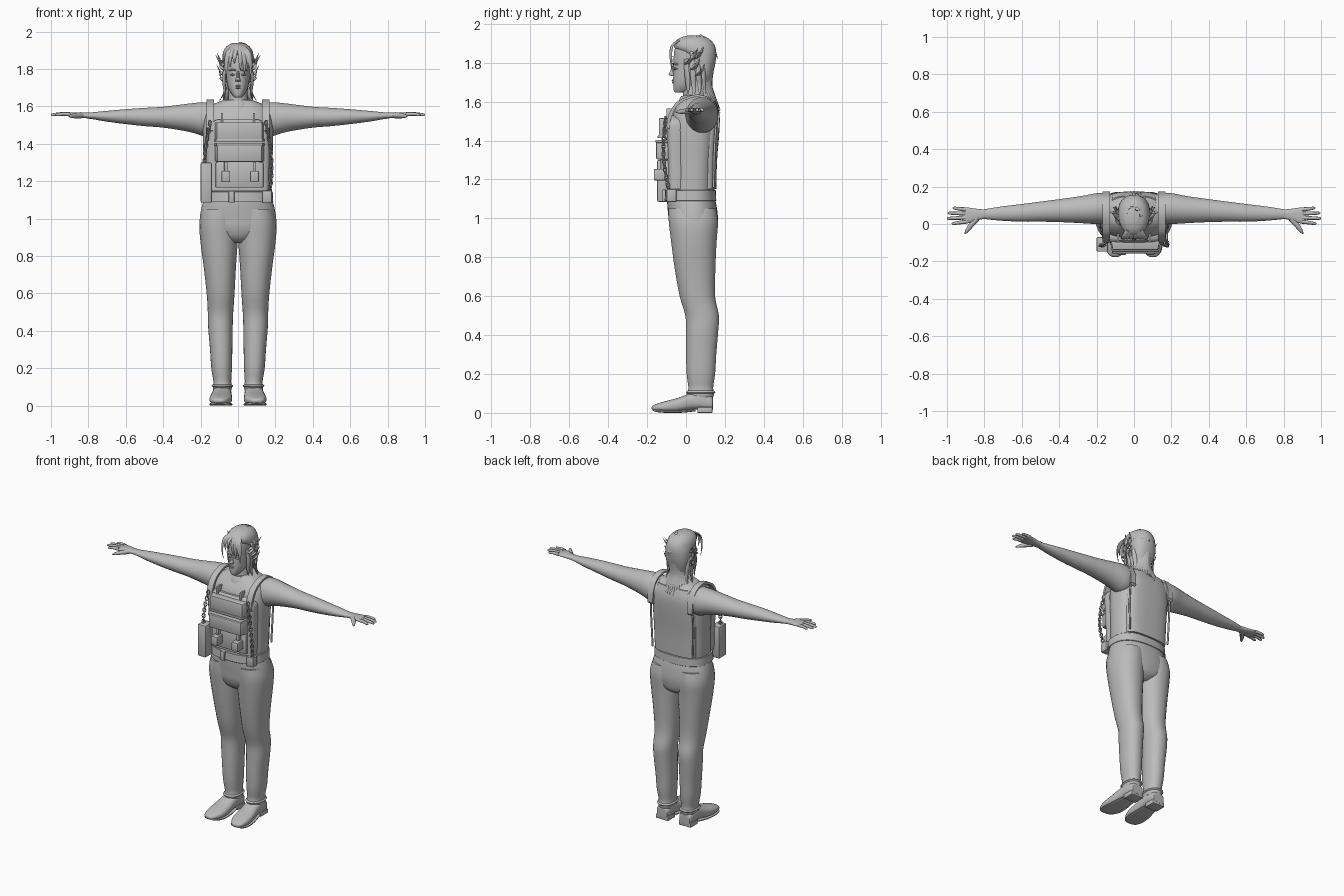
import bpy, bmesh, math, random
from mathutils import Vector

random.seed(4)
grey = bpy.data.materials.new("plain grey")
grey.diffuse_color = (0.5, 0.5, 0.5, 1)


def finish(name, bm, angle=40):
    bmesh.ops.recalc_face_normals(bm, faces=bm.faces)
    me = bpy.data.meshes.new(name)
    bm.to_mesh(me)
    bm.free()
    ob = bpy.data.objects.new(name, me)
    bpy.context.collection.objects.link(ob)
    me.materials.append(grey)
    bpy.ops.object.select_all(action='DESELECT')
    ob.select_set(True)
    bpy.context.view_layer.objects.active = ob
    bpy.ops.object.shade_smooth_by_angle(angle=math.radians(angle))
    return ob


def skin(bm, rings):
    """Bridge point rings and cap both ends."""
    vs = [[bm.verts.new(p) for p in r] for r in rings]
    n = len(vs[0])
    for a, b in zip(vs, vs[1:]):
        for i in range(n):
            bm.faces.new((a[i], a[(i + 1) % n], b[(i + 1) % n], b[i]))
    bm.faces.new(vs[0])
    bm.faces.new(vs[-1])


def smooth_rows(rows, steps):
    out = []
    for i in range(len(rows) - 1):
        a, b, c, d = (rows[max(0, min(len(rows) - 1, i + k))] for k in (-1, 0, 1, 2))
        for s in range(steps):
            t = s / steps
            out.append([0.5 * (2*q + (r - p)*t + (2*p - 5*q + 4*r - e)*t*t + (3*q - p - 3*r + e)*t**3)
                        for p, q, r, e in zip(a, b, c, d)])
    return out + [list(rows[-1])]


def loft(name, axis, rows, power=2.0, n=28, steps=3, side=1):
    """Rows are (position, u0, u1, v0, v1): bounds of each cross-section."""
    bm = bmesh.new()
    rings = []
    for t, u0, u1, v0, v1 in smooth_rows(rows, steps):
        ring = []
        for i in range(n):
            a = 2 * math.pi * (i + 0.5) / n
            c, s = math.cos(a), math.sin(a)
            u = (u0 + u1)/2 + (u1 - u0)/2 * math.copysign(abs(c)**(2/power), c)
            v = (v0 + v1)/2 + (v1 - v0)/2 * math.copysign(abs(s)**(2/power), s)
            p = {'z': (u, v, t), 'x': (t, u, v), 'y': (u, t, v)}[axis]
            ring.append((p[0] * side, p[1], p[2]))
        rings.append(ring)
    skin(bm, rings)
    return finish(name, bm)


def add_tube(bm, pts, radii, n=8, flat=1.0):
    """Tapering tube through points; flat squashes it."""
    rows = smooth_rows([list(p) + [r] for p, r in zip(pts, radii)], 3)
    cs = [Vector(r[:3]) for r in rows]
    rings = []
    for i, c in enumerate(cs):
        d = (cs[min(i + 1, len(cs) - 1)] - cs[max(i - 1, 0)]).normalized()
        ref = Vector((0, 0, 1)) if abs(d.z) < 0.8 else Vector((c.x, c.y - 0.04, 0)).normalized()
        a = d.cross(ref).normalized()
        b = d.cross(a).normalized() * flat
        r = max(rows[i][3], 0.0006)
        rings.append([c + (a * math.cos(2*math.pi*k/n) + b * math.sin(2*math.pi*k/n)) * r for k in range(n)])
    skin(bm, rings)


def box(name, x, y, z, bevel=0.006, taper=0.0):
    """Bevelled box; taper narrows its front."""
    bm = bmesh.new()
    bmesh.ops.create_cube(bm, size=1)
    for v in bm.verts:
        px = x[0] if v.co.x < 0 else x[1]
        front = v.co.y < 0
        if front:
            px += taper if v.co.x < 0 else -taper
        v.co = (px, y[0] if front else y[1], z[0] if v.co.z < 0 else z[1])
    bmesh.ops.bevel(bm, geom=bm.edges[:], offset=bevel, segments=2, affect='EDGES', profile=0.5)
    return finish(name, bm, 30)


def ribbon(name, pts, x, w, thick=0.012):
    """Flat band following (y, z) points."""
    bm = bmesh.new()
    rows = smooth_rows(pts, 4)
    skin(bm, [[(x - w, y, z), (x + w, y, z), (x + w, 0.05 + (y - 0.05)*0.9, z - thick),
               (x - w, 0.05 + (y - 0.05)*0.9, z - thick)] for y, z in rows])
    return finish(name, bm, 35)


# Torso, hips and neck
loft("torso", 'z', [(1.10, -.175, .175, -.088, .145), (1.2, -.18, .18, -.078, .148), (1.3, -.183, .183, -.078, .152),
                    (1.4, -.188, .188, -.08, .16), (1.48, -.188, .188, -.082, .165), (1.55, -.18, .18, -.068, .163),
                    (1.6, -.15, .15, -.035, .148), (1.635, -.075, .075, -.01, .125)], 2.6, 40)
loft("hips", 'z', [(.87, -.05, .05, -.03, .11), (.9, -.13, .13, -.065, .15), (.95, -.197, .197, -.085, .163),
                   (1.0, -.205, .205, -.09, .165), (1.06, -.195, .195, -.096, .158), (1.1, -.183, .183, -.098, .15)], 2.3, 40)
loft("neck", 'z', [(1.58, -.07, .07, -.02, .12), (1.64, -.052, .052, -.015, .105), (1.74, -.05, .05, -.01, .1)])
loft("collar", 'z', [(1.585, -.085, .085, -.045, .13), (1.61, -.074, .074, -.036, .125), (1.63, -.062, .062, -.024, .115)])

# Belt
loft("belt", 'z', [(1.09, -.187, .187, -.108, .154), (1.092, -.189, .189, -.11, .156), (1.143, -.186, .186, -.107, .154),
                   (1.145, -.184, .184, -.105, .152)], 2.5, 40, 1)
box("belt_buckle", (-.05, -.02), (-.122, -.1), (1.085, 1.148), .004)
box("belt_pouch", (.13, .182), (-.1, -.05), (1.085, 1.15), .006)

# Legs, feet, arms and hands
for s, tag in ((-1, "right"), (1, "left")):
    loft(tag + "_leg", 'z', [(.075, .037, .13, .012, .138), (.1, .032, .135, .006, .145), (.13, .036, .132, .012, .14),
                             (.2, .032, .143, .003, .15), (.3, .03, .15, 0, .156), (.42, .028, .16, 0, .166),
                             (.5, .025, .162, -.004, .17), (.6, .018, .168, -.033, .15), (.75, .01, .185, -.06, .152),
                             (.88, .001, .202, -.077, .158), (.98, .0, .207, -.089, .165), (1.05, 0, .19, -.09, .155)], 2.2, 28, 3, s)
    loft(tag + "_cuff", 'z', [(.098, .034, .134, .006, .144), (.106, .026, .141, 0, .151), (.114, .034, .134, .008, .143)], 2.2, 28, 3, s)
    loft(tag + "_shoe", 'y', [(.138, .055, .115, .02, .07), (.13, .042, .128, .012, .09), (.07, .036, .134, .016, .11),
                              (.02, .035, .138, .014, .1), (-.04, .032, .148, .004, .078), (-.1, .034, .152, .003, .062),
                              (-.15, .055, .143, .009, .047), (-.17, .072, .128, .014, .038), (-.177, .088, .11, .02, .03)], 2.6, 24, 3, s)
    box(tag + "_heel", (s*.085 - .045, s*.085 + .045), (.058, .136), (0, .03), .004)
    loft(tag + "_sole", 'y', [(.05, .04, .13, .008, .02), (-.03, .032, .148, 0, .014), (-.1, .032, .154, 0, .013),
                              (-.15, .053, .145, .004, .018), (-.172, .08, .12, .012, .022)], 4, 20, 3, s)
    loft(tag + "_arm", 'x', [(.08, .0, .155, 1.45, 1.61), (.17, -.002, .166, 1.438, 1.622), (.22, 0, .162, 1.452, 1.62),
                             (.28, .004, .15, 1.467, 1.613), (.4, .01, .133, 1.486, 1.598), (.5, .012, .12, 1.494, 1.592),
                             (.6, .012, .107, 1.505, 1.585), (.7, .017, .095, 1.518, 1.576), (.77, .023, .084, 1.53, 1.569),
                             (.8, .027, .079, 1.534, 1.566)], 2, 28, 3, s)
    loft(tag + "_palm", 'x', [(.79, .028, .078, 1.535, 1.566), (.83, .022, .08, 1.538, 1.567), (.87, .008, .086, 1.543, 1.568),
                              (.9, .002, .089, 1.546, 1.567), (.92, .008, .086, 1.549, 1.564)], 2.4, 24, 3, s)
    bm = bmesh.new()
    for y0, y1, tip in ((.012, .002, .975), (.034, .03, 1.0), (.056, .058, .996), (.078, .085, .97)):
        add_tube(bm, [(s*.9, y0, 1.558), (s*(.9 + tip)/2, (y0 + y1)/2, 1.559), (s*(tip - .008), y1, 1.555), (s*tip, y1, 1.554)],
                 (.011, .0095, .0075, .002))
    add_tube(bm, [(s*.84, .03, 1.552), (s*.87, -.005, 1.55), (s*.892, -.035, 1.548), (s*.905, -.053, 1.546)],
             (.017, .014, .01, .003))
    finish(tag + "_fingers", bm, 60)

    # Vest shoulder straps and side seams
    ribbon(tag + "_strap", [(-.1, 1.47), (-.09, 1.53), (-.045, 1.6), (.05, 1.636), (.13, 1.612), (.168, 1.54), (.174, 1.47)],
           s*.148, .02)
    bm = bmesh.new()
    add_tube(bm, [(s*.15, .142, 1.16), (s*.158, .146, 1.35), (s*.155, .155, 1.5), (s*.145, .15, 1.57)], (.006,)*4)
    finish(tag + "_seam", bm, 60)

    # Hanging chain
    bm = bmesh.new()
    for k in range(20):
        f = k / 19
        c = Vector((s*(.15 + .03*math.sin(f*math.pi*.8)), -.105 + .02*f - .02*math.sin(f*math.pi), 1.51 - .38*f))
        ang = (k % 2) * math.pi / 2 + .5
        loop = [c + Vector((.009*math.cos(a)*math.cos(ang), .009*math.cos(a)*math.sin(ang), .015*math.sin(a)))
                for a in [2*math.pi*j/8 for j in range(9)]]
        add_tube(bm, loop, (.0034,)*9, 5)
    finish(tag + "_chain", bm, 60)

# Vest panels and pouches
loft("vest_front", 'z', [(1.15, -.165, .165, -.095, 0), (1.3, -.168, .168, -.098, 0), (1.44, -.172, .172, -.104, 0),
                         (1.5, -.165, .165, -.104, 0), (1.53, -.11, .11, -.088, 0)], 4, 32)
loft("vest_back", 'z', [(1.15, -.15, .15, .05, .156), (1.3, -.155, .155, .05, .16), (1.45, -.158, .158, .05, .172),
                        (1.54, -.15, .15, .05, .172), (1.6, -.125, .125, .05, .152)], 2.8, 32)
box("upper_pouch", (-.128, .143), (-.14, -.07), (1.412, 1.515), .008, .014)
box("upper_flap", (-.132, .147), (-.146, -.07), (1.412, 1.426), .004, .014)
box("lower_pouch", (-.128, .143), (-.153, -.07), (1.303, 1.4), .008, .016)
box("lower_flap", (-.132, .147), (-.157, -.07), (1.388, 1.404), .004, .016)
box("belly_panel", (-.12, .135), (-.106, -.06), (1.165, 1.3), .005)
for i, x in enumerate((-.065, .088)):
    box("small_pouch_%d" % i, (x - .023, x + .023), (-.165, -.09), (1.195, 1.255), .006)
    box("pouch_tab_%d" % i, (x - .009, x + .009), (-.13, -.09), (1.25, 1.31), .003)
box("holster", (-.2, -.14), (-.148, -.07), (1.085, 1.3), .007)
for i, x in enumerate((-.085, .085)):
    box("chest_clip_%d" % i, (x - .006, x + .006), (-.1, -.05), (1.5, 1.565), .002)

# Head and face
loft("head", 'z', [(1.648, -.018, .018, -.056, -.015), (1.66, -.03, .03, -.064, .04), (1.69, -.049, .049, -.066, .09),
                   (1.73, -.06, .06, -.066, .12), (1.78, -.066, .066, -.064, .138), (1.83, -.07, .07, -.064, .143),
                   (1.88, -.067, .067, -.055, .135), (1.91, -.05, .05, -.025, .105), (1.925, -.02, .02, .015, .065)], 2.2)
loft("nose", 'z', [(1.732, -.012, .012, -.076, -.05), (1.74, -.014, .014, -.09, -.05), (1.755, -.009, .009, -.083, -.05),
                   (1.79, -.006, .006, -.068, -.05)], 2, 12)
for z, w, d in ((1.699, .019, -.072), (1.71, .021, -.074)):
    loft("lip", 'x', [(-w, -.06, -.055, z - .001, z + .001), (0, d, -.055, z - .006, z + .005), (w, -.06, -.055, z - .001, z + .001)], 2, 10, 4)
for s in (-1, 1):
    loft("brow", 'x', [(.01, -.071, -.05, 1.788, 1.797), (.03, -.069, -.045, 1.792, 1.8), (.05, -.055, -.03, 1.788, 1.793)], 2, 10, 3, s)
    loft("eye", 'x', [(.015, -.062, -.05, 1.768, 1.77), (.028, -.066, -.045, 1.763, 1.775), (.045, -.055, -.04, 1.768, 1.77)], 2, 10, 3, s)
    loft("ear", 'z', [(1.73, .056, .066, .035, .048), (1.76, .06, .08, .03, .062), (1.785, .06, .084, .03, .068),
                      (1.795, .062, .072, .04, .06)], 2, 12, 3, s)

# Hair cap
loft("hair_cap", 'z', [(1.68, -.05, .05, .06, .118), (1.74, -.07, .07, .05, .137), (1.79, -.08, .08, .03, .15),
                       (1.84, -.084, .084, -.01, .156), (1.875, -.083, .083, -.058, .153), (1.905, -.074, .074, -.058, .138),
                       (1.928, -.052, .052, -.03, .11), (1.94, -.02, .02, .01, .065)], 2.1, 32)

# Hair locks: fringe, side tufts, side locks, nape and crown
bm = bmesh.new()
for x, z in ((-.058, 1.75), (-.04, 1.81), (-.018, 1.83), (.012, 1.79), (.032, 1.77), (.05, 1.8), (.062, 1.75)):
    add_tube(bm, [(x*.6, -.035, 1.915), (x*.95, -.072, 1.885), (x*1.1, -.078, (1.885 + z)/2), (x*1.05, -.07, z)],
             (.012, .013, .01, .001), 6, .4)
for s in (-1, 1):
    for z, out, y in ((1.81, .105, .02), (1.83, .12, .04), (1.84, .112, .07), (1.78, .115, .05), (1.75, .1, .075)):
        add_tube(bm, [(s*.068, y - .02, z - .015), (s*.09, y, z), (s*out, y + .02, z + .045)], (.014, .012, .001), 6, .5)
    for y, x, z in ((.0, .07, 1.64), (.03, .085, 1.6), (.06, .1, 1.63), (.085, .085, 1.58)):
        add_tube(bm, [(s*.07, y, 1.82), (s*.076, y + .005, 1.74), (s*.07, y + .01, 1.68), (s*x, y + .01, z)],
                 (.012, .014, .011, .001), 6, .5)
for k in range(13):
    f = k / 6 - 1
    end = 1.535 + .05*abs(f) + random.uniform(-.015, .025)
    add_tube(bm, [(f*.06, .14 - .05*f*f, 1.78), (f*.056, .128 - .04*f*f, 1.69), (f*.07, .145 - .04*f*f, 1.63),
                  (f*.11, .178 - .05*f*f, end)], (.014, .016, .013, .001), 6, .5)
for k in range(34):
    a = random.uniform(-.3, math.pi + .3)
    h = random.uniform(.1, .95)
    r = math.sqrt(1 - h*h*.9)
    p = Vector((.08*math.cos(a)*r, .045 + .105*math.sin(a)*r, 1.835 + .1*h))
    o = Vector((p.x, p.y - .045, 0)).normalized()
    add_tube(bm, [p - o*.012 + Vector((0, 0, .012)), p + o*.003, p + o*.016 - Vector((0, 0, .03))], (.009, .011, .001), 6, .5)
finish("hair_locks", bm, 50)
